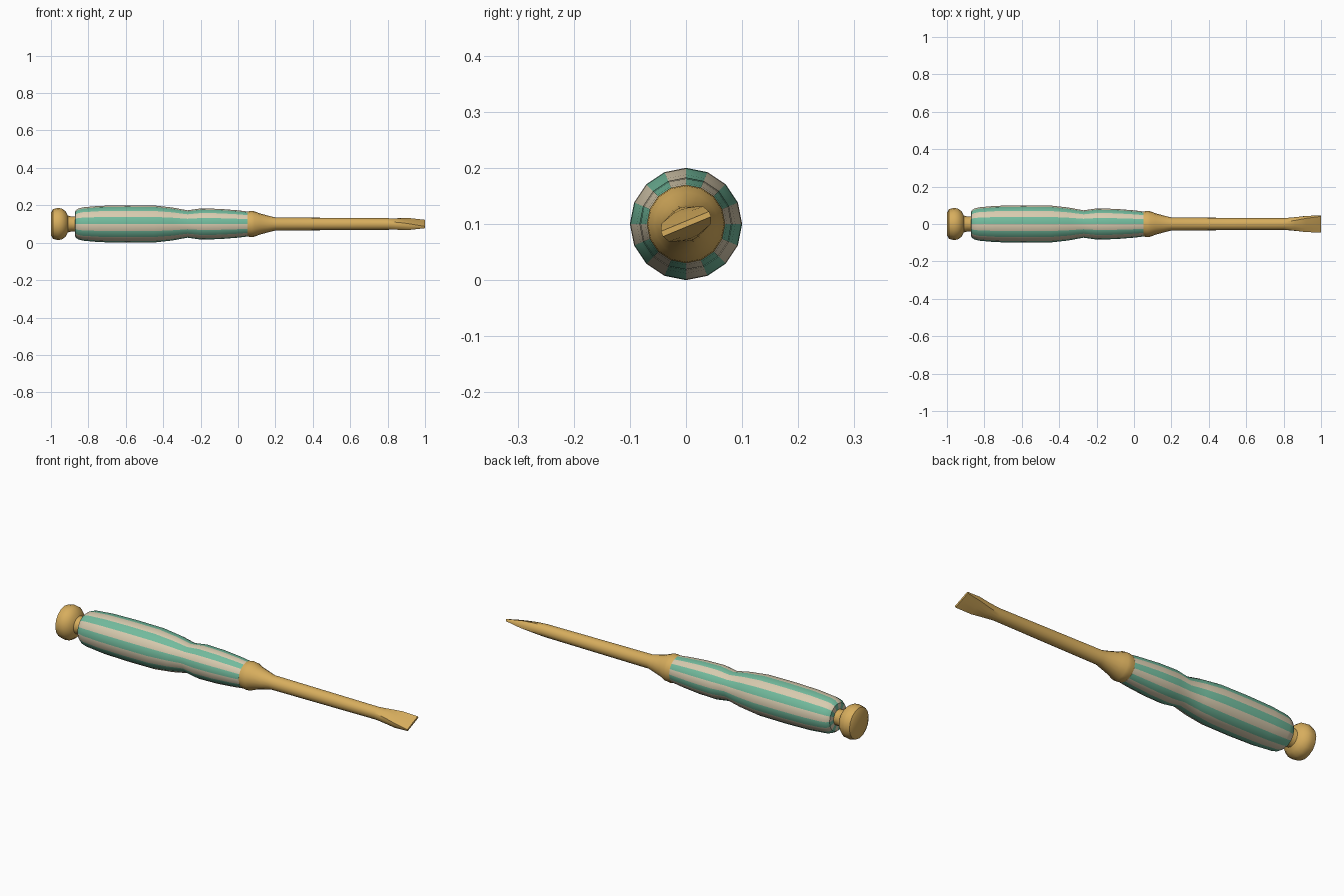
import bpy
import bmesh
from math import sin, cos, pi, radians

cube = bpy.data.objects.get("Cube")
if cube:
    bpy.data.objects.remove(cube)

SIDES = 16
AXIS_Z = 0.1
STEP = 2 * pi / SIDES


def material(name, colour):
    mat = bpy.data.materials.new(name)
    mat.use_nodes = True
    mat.diffuse_color = (*colour, 1)
    mat.node_tree.nodes["Principled BSDF"].inputs["Base Color"].default_value = (*colour, 1)
    return mat


brass = material("brass", (0.68, 0.42, 0.11))
green = material("sea green", (0.17, 0.50, 0.34))
cream = material("cream", (0.69, 0.60, 0.43))


def circle(x, r):
    return [(x, r * cos(i * STEP), AXIS_Z + r * sin(i * STEP)) for i in range(SIDES)]


def flattened(x, width, thick, square):
    """Section turned one step, morphing from an ellipse to a rectangle."""
    ring = []
    for i in range(SIDES):
        a = (i - 1) * STEP
        box = 1 / max(abs(cos(a)), abs(sin(a)))
        k = 1 + (box - 1) * square
        u, v = width * k * cos(a), thick * k * sin(a)
        ring.append((x, u * cos(STEP) - v * sin(STEP),
                     AXIS_Z + u * sin(STEP) + v * cos(STEP)))
    return ring


def loft(name, rings, mats, striped=False):
    bm = bmesh.new()
    loops = [[bm.verts.new(p) for p in ring] for ring in rings]
    for a, b in zip(loops, loops[1:]):
        for i in range(SIDES):
            j = (i + 1) % SIDES
            face = bm.faces.new((a[i], a[j], b[j], b[i]))
            face.material_index = i % 2 if striped else 0
    bm.faces.new(loops[0][::-1])
    bm.faces.new(loops[-1])
    bmesh.ops.recalc_face_normals(bm, faces=bm.faces)
    mesh = bpy.data.meshes.new(name)
    bm.to_mesh(mesh)
    bm.free()
    for mat in mats:
        mesh.materials.append(mat)
    obj = bpy.data.objects.new(name, mesh)
    bpy.context.collection.objects.link(obj)
    bpy.ops.object.select_all(action='DESELECT')
    obj.select_set(True)
    bpy.context.view_layer.objects.active = obj
    bpy.ops.object.shade_smooth_by_angle(angle=radians(35))
    return obj


def turned(profile):
    return [circle(x, r) for x, r in profile]


# Rounded end knob with its narrow neck
loft("end_knob", turned([
    (-1.0, 0.06), (-0.99, 0.079), (-0.965, 0.086), (-0.942, 0.083),
    (-0.92, 0.066), (-0.91, 0.045), (-0.89, 0.04), (-0.86, 0.04)]), [brass])

# Striped grip with a waist
loft("grip", turned([
    (-0.872, 0.04), (-0.87, 0.07), (-0.855, 0.082), (-0.83, 0.089), (-0.74, 0.097),
    (-0.6, 0.1), (-0.45, 0.099), (-0.35, 0.088), (-0.27, 0.073), (-0.2, 0.083),
    (-0.1, 0.081), (0.0, 0.073), (0.05, 0.067)]), [cream, green], striped=True)

# Collar, shaft and flattened blade in one piece
loft("shaft_and_blade", turned([
    (0.045, 0.066), (0.07, 0.07), (0.088, 0.068), (0.115, 0.057),
    (0.16, 0.045), (0.2, 0.035), (0.5, 0.033)]) + [
    flattened(0.8, 0.031, 0.031, 0),
    flattened(0.86, 0.037, 0.027, 0.3),
    flattened(0.92, 0.044, 0.019, 0.7),
    flattened(1.0, 0.0465, 0.005, 1)], [brass])
